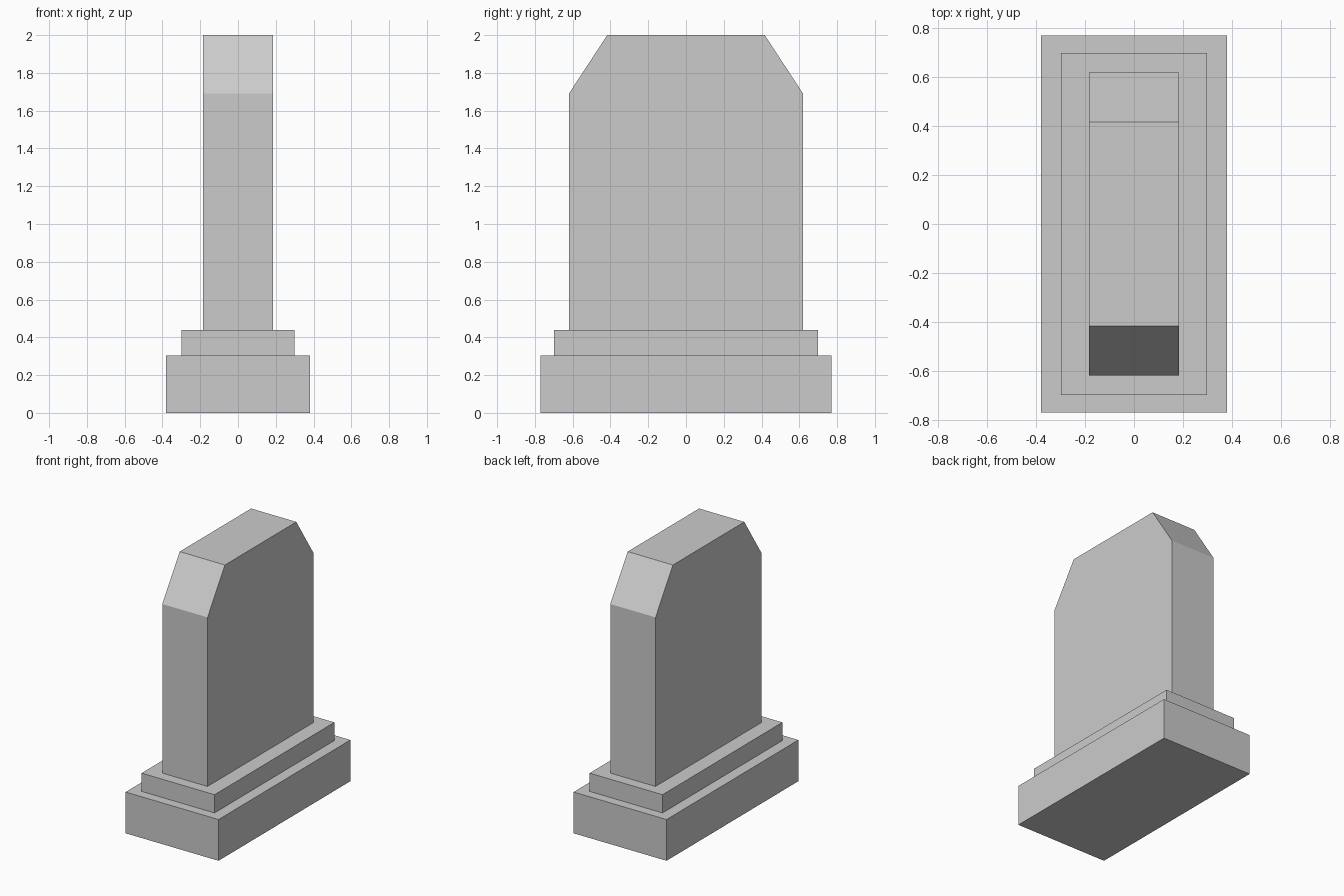
import bpy
import bmesh

if "Cube" in bpy.data.objects:
    bpy.data.objects.remove(bpy.data.objects["Cube"])


def prism(name, profile, half_x):
    """Extrude a (y, z) profile along x, centred on x = 0."""
    bm = bmesh.new()
    face = bm.faces.new([bm.verts.new((-half_x, y, z)) for y, z in profile])
    ext = bmesh.ops.extrude_face_region(bm, geom=[face])
    verts = [g for g in ext["geom"] if isinstance(g, bmesh.types.BMVert)]
    bmesh.ops.translate(bm, verts=verts, vec=(2 * half_x, 0, 0))
    bmesh.ops.recalc_face_normals(bm, faces=bm.faces)
    mesh = bpy.data.meshes.new(name)
    bm.to_mesh(mesh)
    bm.free()
    obj = bpy.data.objects.new(name, mesh)
    bpy.context.collection.objects.link(obj)
    return obj


def mirrored(half):
    """Complete a right-hand outline with its mirror image in y."""
    return half + [(-y, z) for y, z in reversed(half)]


# Wide bottom plinth
prism("base_plinth", mirrored([(0.77, 0), (0.77, 0.305)]), 0.38)

# Narrower step on the plinth
prism("upper_step", mirrored([(0.70, 0.305), (0.70, 0.44)]), 0.298)

# Upright slab with cut top corners
prism("headstone_slab", mirrored([(0.62, 0.44), (0.62, 1.69), (0.417, 2.0)]), 0.185)
